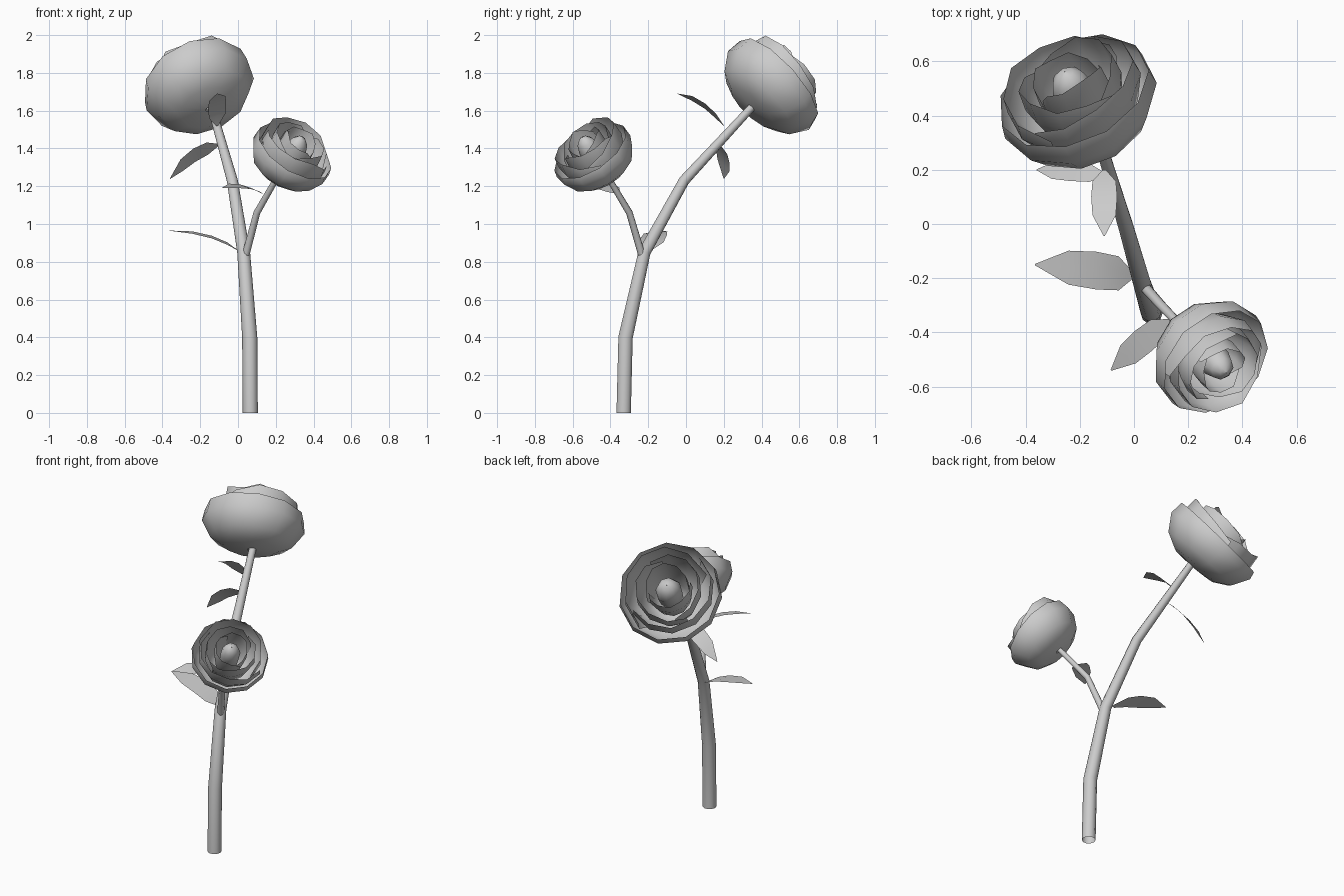
import bpy, math, random
from mathutils import Vector

if "Cube" in bpy.data.objects:
    bpy.data.objects.remove(bpy.data.objects["Cube"])

random.seed(4)


def make(name, verts, faces):
    me = bpy.data.meshes.new(name)
    me.from_pydata([tuple(v) for v in verts], [], faces)
    ob = bpy.data.objects.new(name, me)
    bpy.context.collection.objects.link(ob)
    me.shade_smooth()
    return ob


def grid_faces(rows, cols, start=0, wrap=False):
    faces = []
    for r in range(rows - 1):
        for c in range(cols if wrap else cols - 1):
            a, b = start + r * cols + c, start + r * cols + (c + 1) % cols
            faces.append((a, b, b + cols, a + cols))
    return faces


# tapered open tube along a path
def tube(name, path, radii, sides=10):
    pts = [Vector(p) for p in path]
    verts = []
    for i, p in enumerate(pts):
        d = (pts[min(i + 1, len(pts) - 1)] - pts[max(i - 1, 0)]).normalized()
        if i == 0 and p.z == 0:
            d = Vector((0, 0, 1))
        u = Vector((0, 1, 0)).cross(d).normalized()
        v = d.cross(u)
        for k in range(sides):
            a = 2 * math.pi * k / sides
            verts.append(p + (u * math.cos(a) + v * math.sin(a)) * radii[i])
    make(name, verts, grid_faces(len(pts), sides, 0, True))


# arched pointed leaf: quadratic path from base over mid to tip
def leaf(name, base, mid, tip, side, width):
    a, m, b, s = (Vector(q) for q in (base, mid, tip, side))
    s.normalize()
    verts = []
    for t, w in ((0, .12), (.2, .9), (.45, 1), (.72, .9), (1, .04)):
        p = a * (1 - t) ** 2 + m * 2 * t * (1 - t) + b * t * t
        for k in (-1, 0, 1):
            verts.append(p + s * (k * w * width / 2))
    make(name, verts, grid_faces(5, 3))


# nested petals turned around the flower axis
PROFILE = [(.05, -.02), (.5, .02), (.8, .18), (1, .5), (.97, .72)]


def flower(name, base, axis, size, turn, stretch=1):
    base, d = Vector(base), Vector(axis).normalized()
    u = Vector((0, 0, 1)).cross(d).normalized()
    v = d.cross(u)

    def at(r, h, a):
        return base + (u * (r * math.cos(a)) + v * (r * math.sin(a)) + d * (h * stretch)) * size

    # outer cup
    verts, cols = [], 11
    for i, (r, h) in enumerate(PROFILE):
        for c in range(cols):
            a = 2 * math.pi * c / cols + turn
            lift = .07 * math.sin(a) if i == 4 else 0
            verts.append(at(r, h + lift, a))
    make(name + "_outer_petals", verts, grid_faces(5, cols, 0, True))

    # spiral layers, two overlapping petals each
    verts, faces = [], []
    cols = 7
    for n, (s, top) in enumerate(((.84, 1.0), (.64, 1.05), (.43, 1.08))):
        for k in range(2):
            start = turn + n * 1.3 + k * math.pi
            first = len(verts)
            for i, (r, h) in enumerate(PROFILE):
                for c in range(cols):
                    q = c / (cols - 1)
                    a = start + q * math.radians(200)
                    rim = top * (1 - .24 * (2 * q - 1) ** 2) + .07 * math.sin(a)
                    if i == 4:
                        rim += random.uniform(-.06, .06)
                    grow = s * (.95 + .11 * q)
                    verts.append(at(r * grow, .03 + h / .72 * (rim - .03), a))
            faces += grid_faces(5, cols, first)
    make(name + "_inner_petals", verts, faces)

    # closed bud
    verts, cols = [], 8
    for r, h in ((.1, .1), (.24, .4), (.26, .75), (.2, .95), (.1, 1.05), (.005, 1.08)):
        for c in range(cols):
            verts.append(at(r, h, 2 * math.pi * c / cols))
    make(name + "_bud", verts, grid_faces(6, cols, 0, True))


tube("main_stem",
     [(.065, -.33, 0), (.062, -.32, .4), (.03, -.22, .85), (-.03, -.01, 1.23), (-.14, .35, 1.62)],
     [.04, .04, .034, .029, .021])
tube("side_stem",
     [(.042, -.235, .84), (.1, -.3, 1.06), (.215, -.42, 1.26)],
     [.02, .018, .015])

flower("large_flower", (-.158, .348, 1.61), (-.3, .65, .69), .302, .6)
flower("small_flower", (.222, -.425, 1.247), (.43, -.45, .77), .226, 2.2, 1.12)

leaf("upper_front_leaf", (-.11, .2, 1.52), (-.11, .1, 1.66), (-.11, -.045, 1.69), (1, 0, .3), .10)
leaf("upper_side_leaf", (-.1, .18, 1.42), (-.26, .2, 1.38), (-.36, .2, 1.24), (.1, .7, -.7), .1)
leaf("lower_leaf", (0, -.19, .86), (-.13, -.17, .96), (-.365, -.15, .965), (0, 1, .1), .14)
leaf("side_stem_leaf", (.13, -.355, 1.16), (.03, -.43, 1.225), (-.085, -.54, 1.19), (.6, -.7, -.25), .1)
